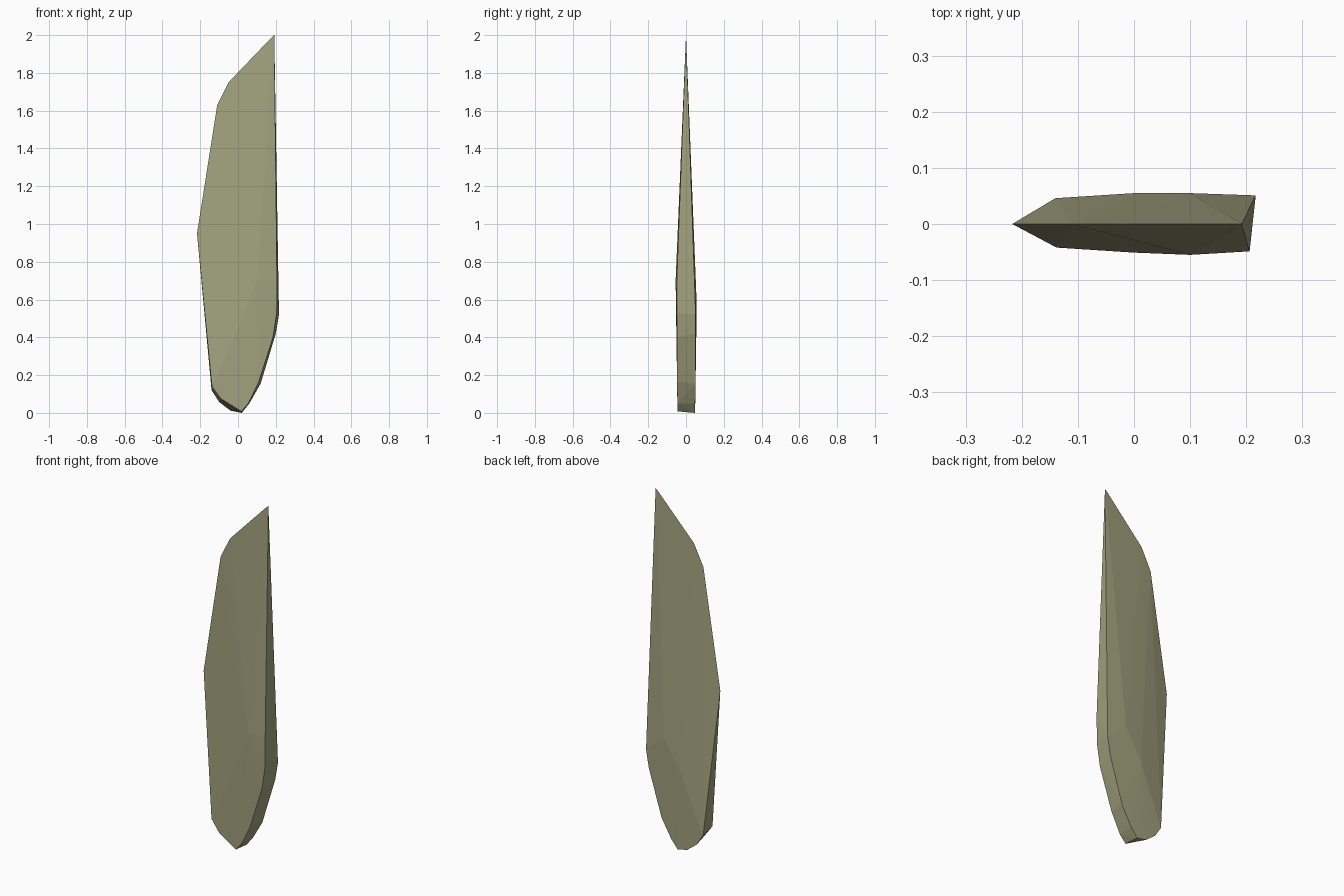
import bpy, bmesh

if "Cube" in bpy.data.objects:
    bpy.data.objects.remove(bpy.data.objects["Cube"])

# sharp upper rim, lying close to y = 0 (x, y, z)
rim = [(0.192, 0, 2.0), (0.18, 0, 1.99), (-0.05, 0, 1.75), (-0.11, 0, 1.63), (-0.217, 0, 0.95)]

# lower outlines of the two broad faces (x, z)
front_outline = [(-0.138, 0.14), (-0.09, 0.075), (0.018, 0.008), (0.055, 0.05),
                 (0.11, 0.165), (0.185, 0.40), (0.205, 0.53), (0.206, 0.70)]
back_outline = [(-0.14, 0.12), (-0.10, 0.058), (-0.04, 0.012), (0.02, 0.0), (0.06, 0.05),
                (0.12, 0.155), (0.20, 0.42), (0.217, 0.52)]

# slight bulge in the middle of each broad face
bulge = [(0.10, -0.055, 0.70), (0.0, -0.051, 0.45), (0.10, 0.055, 0.62), (0.0, 0.055, 0.45)]


def face_points(outline, y_left, y_right):
    return [(x, y_left + (y_right - y_left) * (x + 0.14) / 0.36, z) for x, z in outline]


points = rim + bulge
points += face_points(front_outline, -0.042, -0.049)
points += face_points(back_outline, 0.046, 0.051)

# faceted blade skinned over the outlines
bm = bmesh.new()
for p in points:
    bm.verts.new(p)
hull = bmesh.ops.convex_hull(bm, input=bm.verts)
loose = [v for v in bm.verts if not v.link_faces]
bmesh.ops.delete(bm, geom=loose, context='VERTS')
bmesh.ops.recalc_face_normals(bm, faces=bm.faces)

mesh = bpy.data.meshes.new("stone_blade")
bm.to_mesh(mesh)
bm.free()
blade = bpy.data.objects.new("stone_blade", mesh)
bpy.context.collection.objects.link(blade)

# olive colour
mat = bpy.data.materials.new("olive")
mat.diffuse_color = (0.36, 0.36, 0.21, 1)
mat.use_nodes = True
mat.node_tree.nodes["Principled BSDF"].inputs["Base Color"].default_value = mat.diffuse_color
mesh.materials.append(mat)
